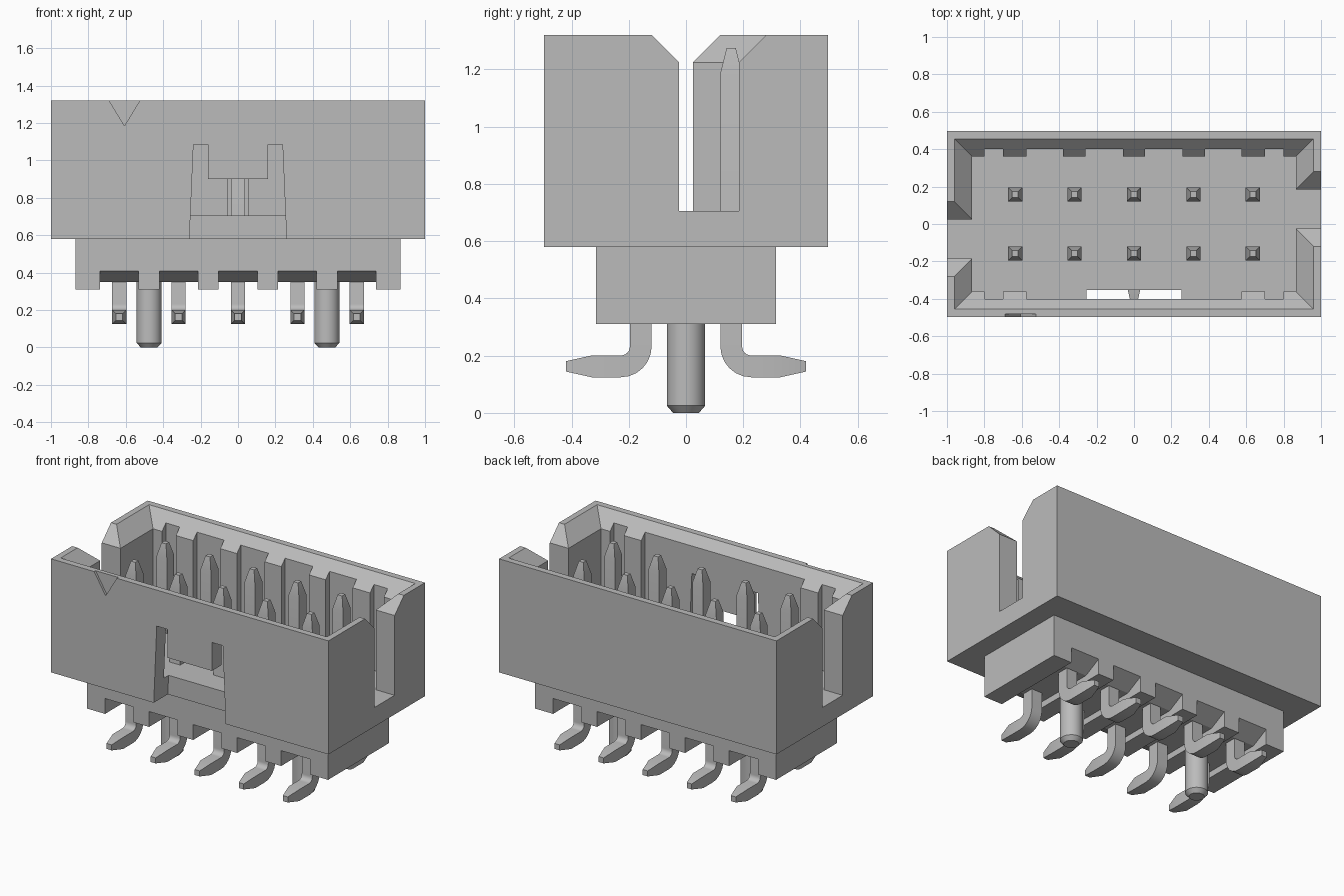
import bpy
import bmesh
from math import sin, cos, pi
from mathutils import Vector

cube = bpy.data.objects.get("Cube")
if cube:
    bpy.data.objects.remove(cube)

GREY = (0.5, 0.5, 0.5, 1)
mat = bpy.data.materials.new("plain grey")
mat.use_nodes = True
mat.diffuse_color = GREY
mat.node_tree.nodes["Principled BSDF"].inputs["Base Color"].default_value = GREY


def loft(name, rings, smooth=False):
    """Closed solid through a list of equal-length point rings."""
    bm = bmesh.new()
    vs = [[bm.verts.new(p) for p in ring] for ring in rings]
    n = len(vs[0])
    for a, b in zip(vs, vs[1:]):
        for i in range(n):
            j = (i + 1) % n
            bm.faces.new((a[i], a[j], b[j], b[i]))
    bm.faces.new(vs[0])
    bm.faces.new(vs[-1])
    bmesh.ops.recalc_face_normals(bm, faces=bm.faces[:])
    mesh = bpy.data.meshes.new(name)
    bm.to_mesh(mesh)
    bm.free()
    mesh.materials.append(mat)
    if smooth:
        mesh.shade_smooth()
        mesh.set_sharp_from_angle(angle=0.5)
    ob = bpy.data.objects.new(name, mesh)
    bpy.context.collection.objects.link(ob)
    return ob


def rect(hx, hy, z):
    return [(-hx, -hy, z), (hx, -hy, z), (hx, hy, z), (-hx, hy, z)]


def box(name, x0, x1, y0, y1, z0, z1):
    return loft(name, [[(x0, y0, z), (x1, y0, z), (x1, y1, z), (x0, y1, z)]
                       for z in (z0, z1)])


def prism_x(name, yz, x0, x1):
    return loft(name, [[(x, y, z) for y, z in yz] for x in (x0, x1)])


def prism_y(name, xz, y0, y1):
    return loft(name, [[(x, y, z) for x, z in xz] for y in (y0, y1)])


def carve(ob, cutters):
    """Subtract each cutter, bake the result and drop the cutters."""
    for c in cutters:
        c.hide_render = True
        m = ob.modifiers.new("cut", 'BOOLEAN')
        m.operation, m.solver, m.object = 'DIFFERENCE', 'EXACT', c
    deps = bpy.context.evaluated_depsgraph_get()
    mesh = bpy.data.meshes.new_from_object(ob.evaluated_get(deps))
    ob.modifiers.clear()
    ob.data = mesh
    for c in cutters:
        bpy.data.objects.remove(c)


PITCH, ROW = 0.3175, 0.158
PIN_X = [PITCH * i for i in range(-2, 3)]
DEPTH, FLOOR, LIP, TOP = 0.497, 0.705, 1.225, 1.32
OVER = 0.1 + TOP - LIP

# Housing shell with a chamfered cavity
housing = box("housing", -1, 1, -DEPTH, DEPTH, 0.58, TOP)
cuts = [loft("cavity", [rect(0.865, 0.36, FLOOR), rect(0.865, 0.36, LIP),
                        rect(0.865 + OVER, 0.36 + OVER, LIP + OVER)])]

# Grooves between the ribs of the long walls
back = [(-0.8, -0.7), (-0.575, -0.38), (-0.26, -0.06),
        (0.06, 0.26), (0.38, 0.575), (0.7, 0.8)]
front = [(-0.8, -0.7), (-0.575, 0.575), (0.7, 0.8)]
cuts += [box("groove", a, b, 0.3, 0.4, FLOOR, 1.5) for a, b in back]
cuts += [box("groove", a, b, -0.4, -0.3, FLOOR, 1.5) for a, b in front]

# Offset slot with a flared mouth in each end wall
slot = [(-0.025, FLOOR), (0.185, FLOOR), (0.185, LIP), (0.185 + OVER, LIP + OVER),
        (-0.025 - OVER, LIP + OVER), (-0.025, LIP)]
for s in (-1, 1):
    cuts.append(prism_x("end_slot", [(s * y, z) for y, z in slot], s * 0.8, s * 1.1))

# Latch window in the front wall
half = [(0.263, 0.5), (0.238, 1.085), (0.16, 1.085), (0.16, 0.9)]
window = half + [(-x, z) for x, z in reversed(half)]
cuts.append(prism_y("window", window, -0.6, -0.352))

# Shallow triangular mark for the first contact
mark = [(-0.607, 1.185), (-0.525, TOP), (-0.525, 1.4), (-0.689, 1.4), (-0.689, TOP)]
cuts.append(prism_y("mark", mark, -0.6, -DEPTH + 0.015))
carve(housing, cuts)

# Base block with a channel under every contact pair
base = box("base", -0.87, 0.87, -0.315, 0.315, 0.31, 0.6)
channel = [(-0.43, 0.2), (0.43, 0.2), (0.43, 0.47), (0.2, 0.35),
           (-0.2, 0.35), (-0.43, 0.47)]
carve(base, [prism_x("channel", channel, x - 0.103, x + 0.103) for x in PIN_X])


# Contacts: pointed pin, bent leg and tapered foot swept as one bar
def contact(name, x, s):
    r, foot_z = 0.07, 0.1625
    path = [(ROW, 1.275, 0, 0.016), (ROW, 1.187, 0, 0.038)]
    for i in range(7):
        a = pi / 2 * i / 6
        path.append((ROW + r - r * cos(a), foot_z + r - r * sin(a), a, 0.038))
    path += [(0.33, foot_z, pi / 2, 0.038), (0.42, foot_z, pi / 2, 0.018)]
    rings = []
    for y, z, a, h in path:
        side = Vector((0, cos(a), sin(a))) * h
        mid, wide = Vector((0, y, z)), Vector((h, 0, 0))
        ring = [mid - wide - side, mid + wide - side, mid + wide + side, mid - wide + side]
        rings.append([(x + p.x, s * p.y, p.z) for p in ring])
    loft(name, rings, smooth=True)


for i, x in enumerate(PIN_X):
    contact(f"front_contact_{i + 1}", x, -1)
    contact(f"back_contact_{i + 1}", x, 1)

# Locating pegs under the base
for name, x in (("right_peg", -0.475), ("left_peg", 0.475)):
    rings = [[(x + r * cos(2 * pi * k / 32), r * sin(2 * pi * k / 32), z) for k in range(32)]
             for r, z in ((0.045, 0), (0.067, 0.025), (0.067, 0.4))]
    loft(name, rings, smooth=True)
